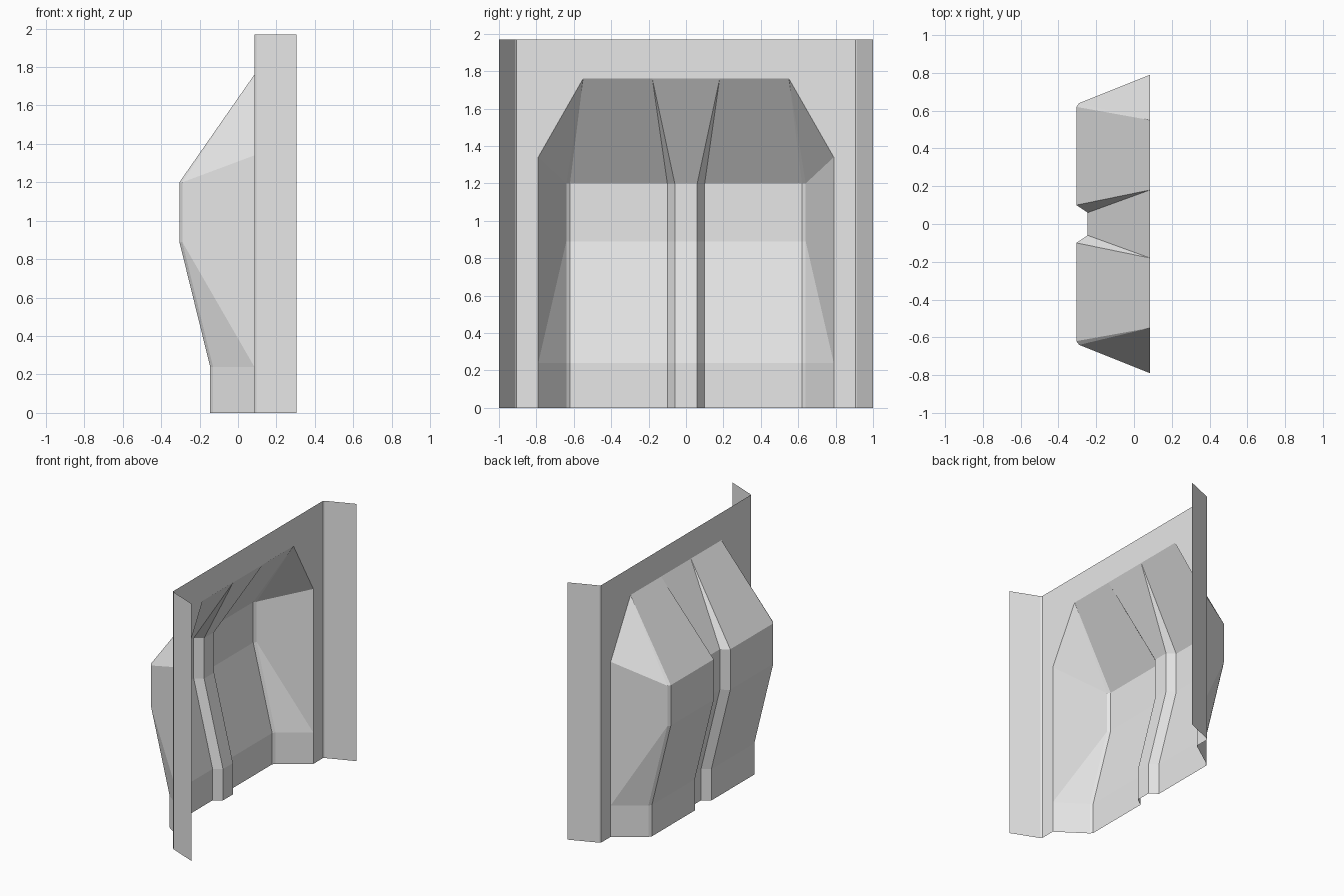
import bpy
import bmesh

cube = bpy.data.objects.get("Cube")
if cube:
    bpy.data.objects.remove(cube, do_unlink=True)

grey = bpy.data.materials.new("plain_grey")
grey.use_nodes = True
grey.diffuse_color = (0.8, 0.8, 0.8, 1)
grey.node_tree.nodes["Principled BSDF"].inputs["Base Color"].default_value = (0.8, 0.8, 0.8, 1)

PLANE = 0.085   # x of the flat panel
TOP = 1.97
WIDE = 0.79     # half width of the recess mouth


def sheet(name, faces):
    """Open half sheet from lists of points, mirrored across y = 0."""
    bm = bmesh.new()
    for pts in faces:
        pts = [p for i, p in enumerate(pts) if p not in pts[:i]]
        if len(pts) > 2:
            bm.faces.new([bm.verts.new(p) for p in pts])
    bmesh.ops.remove_doubles(bm, verts=bm.verts, dist=0.0005)
    bmesh.ops.recalc_face_normals(bm, faces=bm.faces)
    # Turn the whole sheet to face the bulging side
    if sum(f.normal.x * f.calc_area() for f in bm.faces) > 0:
        bmesh.ops.reverse_faces(bm, faces=bm.faces)
    mesh = bpy.data.meshes.new(name)
    bm.to_mesh(mesh)
    bm.free()
    mesh.materials.append(grey)
    obj = bpy.data.objects.new(name, mesh)
    bpy.context.collection.objects.link(obj)
    mod = obj.modifiers.new("mirror", 'MIRROR')
    mod.use_axis = (False, True, False)
    mod.use_clip = True
    return obj


def loft(rows):
    """Quads between successive rows of points."""
    return [[a[i], a[i + 1], b[i + 1], b[i]]
            for a, b in zip(rows, rows[1:]) for i in range(len(a) - 1)]


# Bulging recess: the same cross-section slides along a bent profile
def section(x, z):
    return [(x + 0.06, 0, z), (x + 0.06, 0.06, z), (x, 0.10, z),
            (x, 0.62, z), (x + 0.015, 0.64, z)]


profile = [(-0.145, 0), (-0.145, 0.24), (-0.305, 0.89), (-0.305, 1.2)]
rows = [section(x, z) for x, z in profile]
rim = [(PLANE, y, 1.76) for y in (0, 0.18, 0.18, 0.55, 0.55)]
sheet("recess_body", loft(rows + [rim]))

# Sloping side walls of the recess
c0, c1, c2, c3 = [r[-1] for r in rows]
b0, b1, b2 = [(PLANE, WIDE, z) for z in (0, 0.24, 1.34)]
sheet("recess_side_walls", [[c0, b0, b1, c1], [c1, b1, c2],
                            [c2, b1, b2, c3], [c3, b2, rim[-1]]])

# Flat panel around the recess mouth
outline = [(WIDE, 0), (0.905, 0), (0.905, TOP), (0, TOP), (0, 1.76),
           (0.18, 1.76), (0.55, 1.76), (WIDE, 1.34), (WIDE, 0.24)]
sheet("flat_panel", [[(PLANE, y, z) for y, z in outline]])

# Angled side flanges with a narrow bend
plan = [(PLANE, 0.905), (0.095, 0.915), (0.305, 1.0)]
sheet("side_flanges", loft([[(x, y, z) for x, y in plan] for z in (0, TOP)]))
